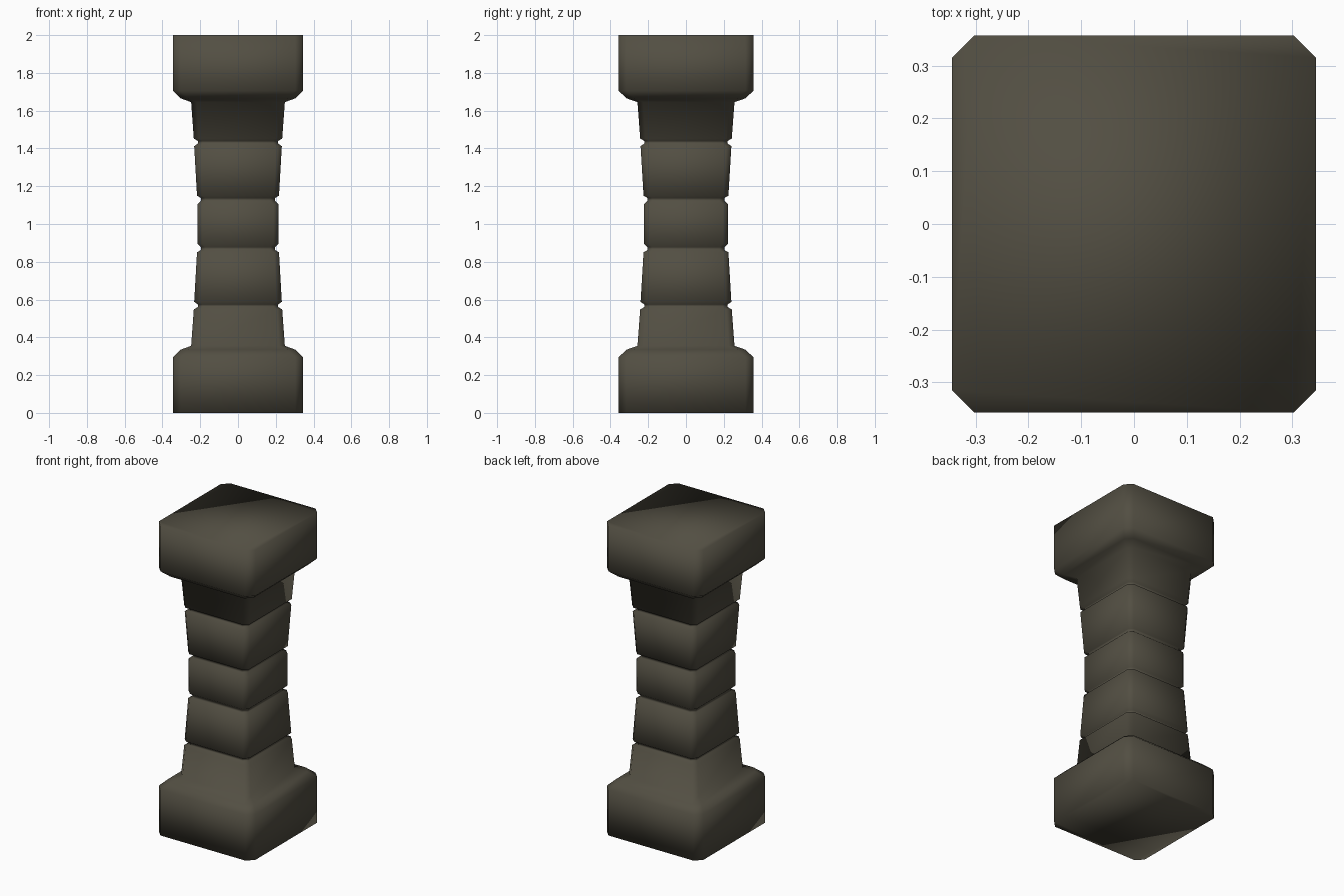
import bpy, bmesh

if "Cube" in bpy.data.objects:
    bpy.data.objects.remove(bpy.data.objects["Cube"])

stone = bpy.data.materials.new("dark stone")
stone.diffuse_color = (0.085, 0.077, 0.055, 1)
stone.use_nodes = True
stone.node_tree.nodes["Principled BSDF"].inputs["Base Color"].default_value = stone.diffuse_color

# Lower half of the pillar profile: (height, half width, corner chamfer)
lower = [
    (0.00, 0.345, 0.042), (0.295, 0.345, 0.042),   # plinth
    (0.335, 0.303, 0.040), (0.355, 0.248, 0.030),  # bevelled shoulder
    (0.548, 0.234, 0.028), (0.560, 0.213, 0.026),  # first tapered block
    (0.574, 0.213, 0.026), (0.588, 0.232, 0.028),  # groove
    (0.850, 0.217, 0.027), (0.862, 0.197, 0.025),  # second tapered block
    (0.878, 0.197, 0.025), (0.895, 0.215, 0.027),  # groove
]
# The upper half mirrors the lower one
profile = lower + [(2 - z, w, c) for z, w, c in reversed(lower)]


def ring(bm, z, w, c):
    """Rectangle with chamfered corners, slightly deeper than wide."""
    d = w * 1.035
    pts = [(w, -d + c), (w, d - c), (w - c, d), (-w + c, d),
           (-w, d - c), (-w, -d + c), (-w + c, -d), (w - c, -d)]
    return [bm.verts.new((x, y, z)) for x, y in pts]


# Loft the rings into one solid pillar
bm = bmesh.new()
rings = [ring(bm, *p) for p in profile]
for a, b in zip(rings, rings[1:]):
    for i in range(8):
        j = (i + 1) % 8
        bm.faces.new((a[i], a[j], b[j], b[i]))
bm.faces.new(rings[-1])
bm.faces.new(rings[0][::-1])
for f in bm.faces:
    f.smooth = True

mesh = bpy.data.meshes.new("pillar")
bm.to_mesh(mesh)
bm.free()
mesh.materials.append(stone)
pillar = bpy.data.objects.new("pillar", mesh)
bpy.context.collection.objects.link(pillar)
